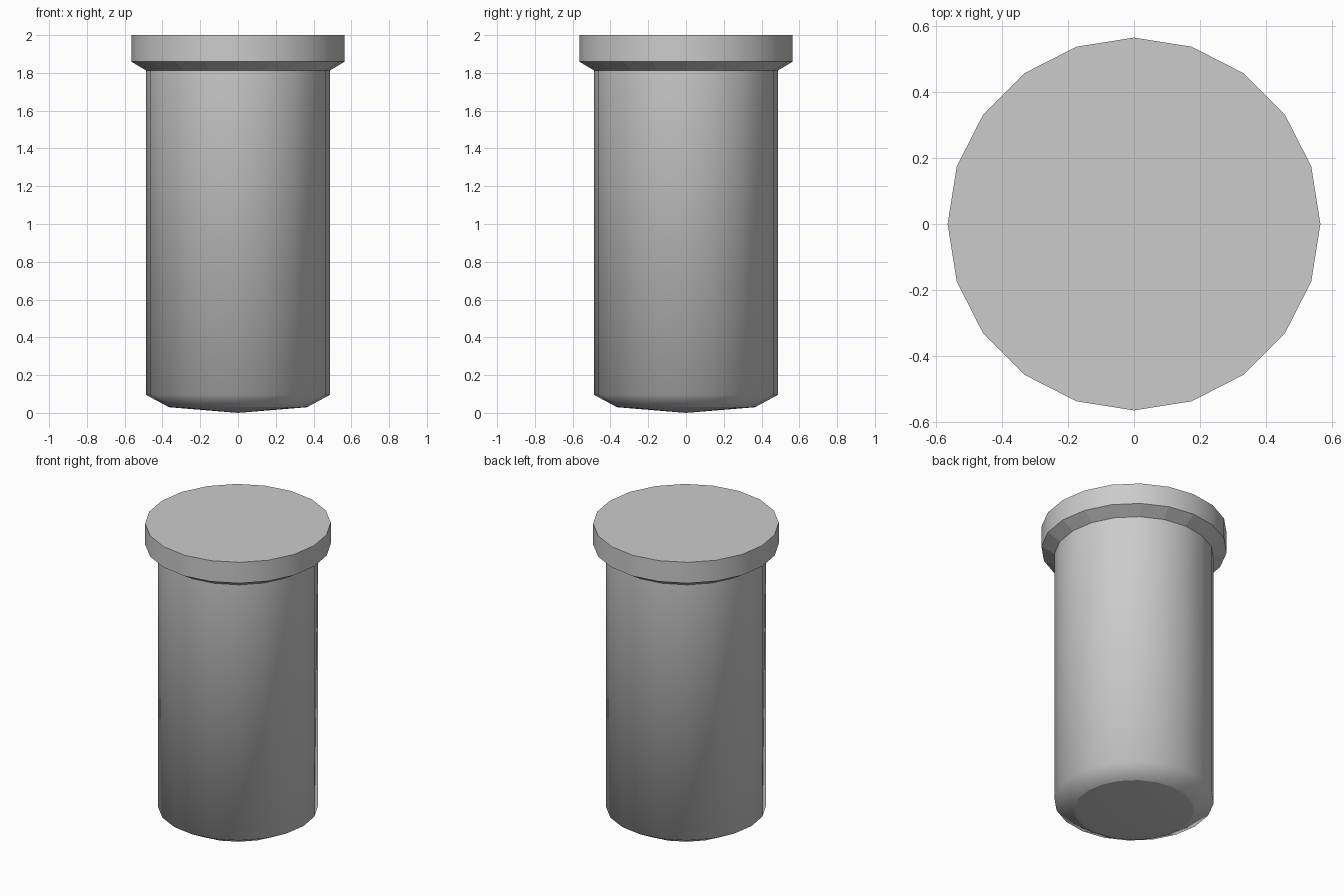
import bpy, bmesh
from math import cos, sin, tau

if "Cube" in bpy.data.objects:
    bpy.data.objects.remove(bpy.data.objects["Cube"])

SIDES = 20
# Profile from the shallow bottom tip up to the flat rim: (radius, height)
PROFILE = [(0.365, 0.03), (0.486, 0.095), (0.486, 1.812), (0.565, 1.86), (0.565, 2.0)]
SHARP_RINGS = {0, 2, 3, 4}   # the lower shoulder (ring 1) shades smoothly
FLAT_BAND = 2                # faceted underside of the rim

bm = bmesh.new()
rings = [[bm.verts.new((r * cos(tau * i / SIDES), r * sin(tau * i / SIDES), z))
          for i in range(SIDES)] for r, z in PROFILE]
tip = bm.verts.new((0, 0, 0))

for i in range(SIDES):
    j = (i + 1) % SIDES
    # Shallow cone at the bottom
    bm.faces.new((tip, rings[0][j], rings[0][i])).smooth = True
    # Side walls
    for k in range(len(rings) - 1):
        lo, hi = rings[k], rings[k + 1]
        bm.faces.new((lo[i], lo[j], hi[j], hi[i])).smooth = k != FLAT_BAND
# Flat top
bm.faces.new(rings[-1])

# Crisp edges around the rim and bottom cone
for k in SHARP_RINGS:
    for i in range(SIDES):
        bm.edges.get((rings[k][i], rings[k][(i + 1) % SIDES])).smooth = False

mesh = bpy.data.meshes.new("flanged_cylinder")
bm.to_mesh(mesh)
bm.free()
bpy.context.collection.objects.link(bpy.data.objects.new("flanged_cylinder", mesh))
